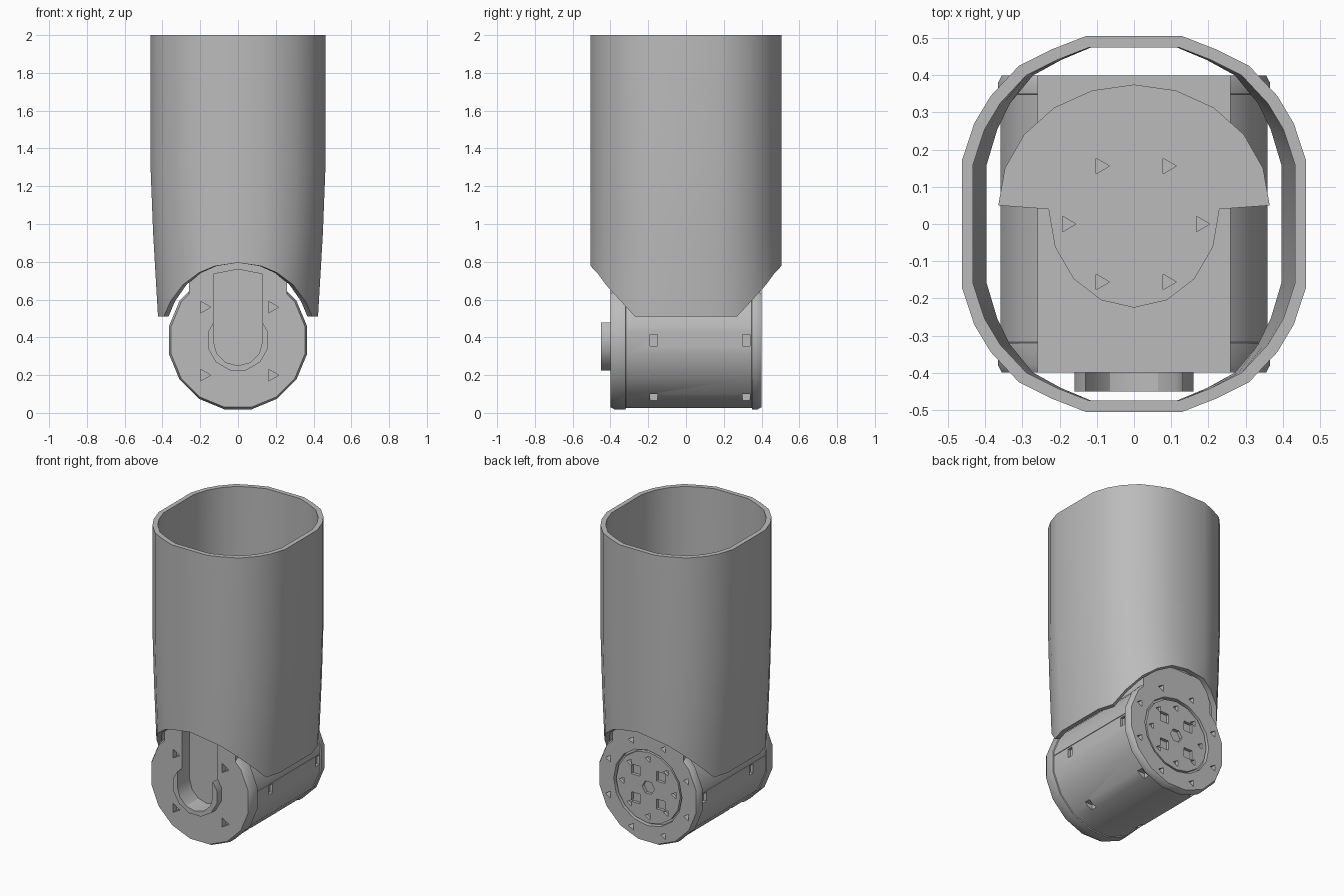
import bpy, bmesh
from math import sin, cos, pi, sqrt

cube = bpy.data.objects.get("Cube")
if cube:
    bpy.data.objects.remove(cube, do_unlink=True)

grey = bpy.data.materials.new("matte_grey")
grey.use_nodes = True
GREY = (0.5, 0.5, 0.5, 1)
grey.diffuse_color = GREY
grey.node_tree.nodes["Principled BSDF"].inputs["Base Color"].default_value = GREY

AXLE = 0.385  # height of the joint axis


def loft(name, rings, closed=False):
    """Skin a list of equal rings; cap the ends or join last to first."""
    bm = bmesh.new()
    rows = [[bm.verts.new(p) for p in ring] for ring in rings]
    n = len(rows[0])
    pairs = list(zip(rows, rows[1:]))
    if closed:
        pairs.append((rows[-1], rows[0]))
    else:
        bm.faces.new(rows[0])
        bm.faces.new(rows[-1])
    for a, b in pairs:
        for i in range(n):
            j = (i + 1) % n
            bm.faces.new((a[i], a[j], b[j], b[i]))
    bmesh.ops.recalc_face_normals(bm, faces=bm.faces)
    mesh = bpy.data.meshes.new(name)
    bm.to_mesh(mesh)
    bm.free()
    mesh.materials.append(grey)
    obj = bpy.data.objects.new(name, mesh)
    bpy.context.collection.objects.link(obj)
    return obj


def circle(r, n, u=0, v=0, turn=0):
    return [(u + r * cos(turn + 2 * pi * i / n), v + r * sin(turn + 2 * pi * i / n))
            for i in range(n)]


def place(axis, u, v, t):
    return {"x": (t, u, v), "y": (u, t, v), "z": (u, v, t)}[axis]


def prism(name, outline, t0, t1, axis="y"):
    return loft(name, [[place(axis, u, v, t) for u, v in outline] for t in (t0, t1)])


def rect(u, v, w, h):
    return [(u - w, v - h), (u + w, v - h), (u + w, v + h), (u - w, v + h)]


def combine(obj, others, operation="DIFFERENCE"):
    """Boolean the helpers into the part, then remove them."""
    for other in others:
        other.hide_render = True
        mod = obj.modifiers.new("cut", "BOOLEAN")
        mod.operation, mod.object, mod.solver = operation, other, "EXACT"
    graph = bpy.context.evaluated_depsgraph_get()
    mesh = bpy.data.meshes.new_from_object(obj.evaluated_get(graph))
    obj.modifiers.clear()
    obj.data = mesh
    for other in others:
        bpy.data.objects.remove(other, do_unlink=True)


def smooth(obj):
    bpy.ops.object.select_all(action="DESELECT")
    obj.select_set(True)
    bpy.context.view_layer.objects.active = obj
    bpy.ops.object.shade_smooth_by_angle(angle=pi / 6)


# Sleeve: rounded tube, arched over the joint and narrowed at the bottom
quarter = [(0.463, 0.17), (0.43, 0.27), (0.385, 0.345), (0.31, 0.425),
           (0.22, 0.47), (0.13, 0.505)]
half = quarter + [(0, 0.505)] + [(-x, y) for x, y in reversed(quarter)]
outline = half + [(-x, -y) for x, y in half]


def sleeve_ring(level, sx=1, sy=1):
    ring = []
    for x, y in outline:
        z = level
        if level == 0:
            z = max(0.51, AXLE + sqrt(max(0, 0.41 ** 2 - (0.92 * x) ** 2)))
        taper = 1 - 0.085 * (max(0, 1.3 - z) / 0.79) ** 1.3
        ring.append((x * sx * taper, y * sy, z))
    return ring


levels = (0, 0.95, 1.3, 2.0)
sleeve = loft("sleeve", [sleeve_ring(z) for z in levels]
              + [sleeve_ring(z, 0.935, 0.94) for z in reversed(levels)], closed=True)
smooth(sleeve)

# Joint housing: flanged drum with a square neck
profile = [(-0.4, 0.362), (-0.38, 0.373), (-0.32, 0.373), (-0.318, 0.366),
           (0.348, 0.366), (0.35, 0.373), (0.38, 0.373), (0.4, 0.362)]
housing = loft("joint_housing", [[place("y", u, v, y) for u, v in
                                  circle(r, 16, 0, AXLE, pi / 16)] for y, r in profile])
combine(housing, [prism("neck", rect(0, 0.61, 0.26, 0.23), -0.4, 0.4)], "UNION")

# Raised collar on the front
collar = prism("front_collar", circle(0.165, 12, 0, AXLE, pi / 12), -0.45, -0.39)


def slot():
    arc = [(0.13 * cos(pi + pi * i / 6), 0.38 + 0.13 * sin(pi + pi * i / 6))
           for i in range(7)]
    return prism("slot", arc + [(0.13, 0.735), (0, 0.76), (-0.13, 0.735)], -0.5, -0.32)


combine(collar, [slot()])

# Housing pockets: front slot, screw holes, side notches, rear recess
cutters = [slot(), prism("rear_recess", circle(0.25, 16, 0, AXLE), 0.37, 0.5)]
for s in (-1, 1):
    for z in (0.2, 0.56):
        cutters.append(prism("screw_hole", circle(0.035, 3, s * 0.18, z), -0.5, -0.36))
    for y in (-0.17, 0.32):
        cutters.append(prism("side_notch", rect(y, 0.385, 0.02, 0.03),
                             s * 0.34, s * 0.45, "x"))
        cutters.append(prism("lower_notch", rect(s * 0.2, y, 0.03, 0.02),
                             -0.1, 0.1, "z"))
    cutters.append(prism("side_seam", rect(0.015, 0.425, 0.33, 0.004),
                         s * 0.355, s * 0.45, "x"))
for u, v in circle(0.31, 8, 0, AXLE, pi / 8):
    cutters.append(prism("rim_hole", circle(0.025, 3, u, v), 0.36, 0.5))
combine(housing, cutters)
smooth(housing)
smooth(collar)

# Rear output disc with centre bore, windows and screw holes
disc = prism("output_disc", circle(0.235, 16, 0, AXLE), 0.36, 0.395)
cutters = [prism("bore", circle(0.045, 6, 0, AXLE), 0.375, 0.5)]
for u, v in circle(0.13, 4, 0, AXLE, pi / 4):
    cutters.append(prism("window", rect(u, v, 0.032, 0.032), 0.375, 0.5))
for u, v in circle(0.19, 8, 0, AXLE):
    cutters.append(prism("screw_hole", circle(0.024, 3, u, v), 0.375, 0.5))
combine(disc, cutters)
smooth(disc)

# Mounting plate inside the sleeve: wide at the back, narrow at the front
back = [(0.365 * cos(pi * i / 10), 0.05 + 0.325 * sin(pi * i / 10)) for i in range(11)]
front = [(0.23 * cos(pi + pi * i / 8), 0.04 + 0.265 * sin(pi + pi * i / 8))
         for i in range(9)]
plate = prism("mounting_plate", back + front, 0.83, 0.92, "z")
combine(plate, [prism("plate_hole", circle(0.024, 3, u, v), 0.88, 1.0, "z")
                for u, v in circle(0.18, 6)])
smooth(plate)
